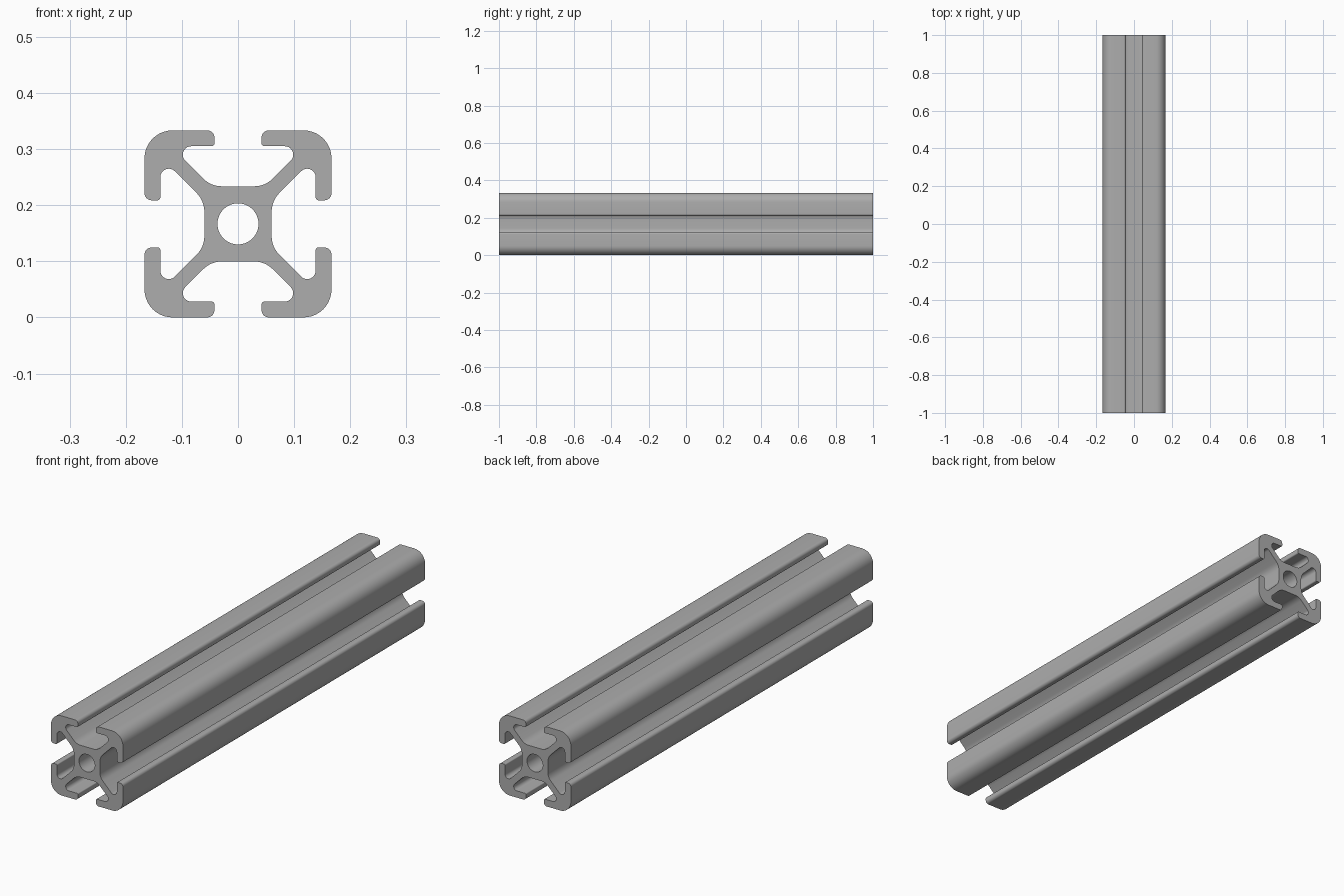
import bpy, bmesh, math
from mathutils import Vector

if "Cube" in bpy.data.objects:
    bpy.data.objects.remove(bpy.data.objects["Cube"])

HALF, MID = 0.1667, 0.1667      # half width of the section, height of its centre
LIP_IN, SLOT = 0.1384, 0.042    # inside of the lips, half width of the slot opening
WEB = 0.0188                    # diagonal web offset
CORE_X, CORE_Z = 0.06, 0.067    # half size of the core
BORE = 0.0366


def fillet(prev, cur, nxt, r, n):
    """Points of an arc of radius r that rounds the corner cur."""
    a, b = (prev - cur).normalized(), (nxt - cur).normalized()
    half = a.angle(b) / 2
    centre = cur + (a + b).normalized() * (r / math.sin(half))
    t = r / math.tan(half)
    u, v = cur + a * t - centre, cur + b * t - centre
    sweep = math.pi - 2 * half
    return [centre + (u * math.sin(sweep * (1 - i / n)) + v * math.sin(sweep * i / n))
            / math.sin(sweep) for i in range(n + 1)]


def ring(bm, pts):
    vs = [bm.verts.new((x, -1, z + MID)) for x, z in pts]
    return [bm.edges.new((vs[i - 1], vs[i])) for i in range(len(vs))]


# One quarter of the section: x, z, corner radius
corners = [
    (0, CORE_Z, 0), (CORE_Z - WEB, CORE_Z, 0.047),
    (LIP_IN - WEB, LIP_IN, 0.015), (SLOT, LIP_IN, 0.005),
    (SLOT, HALF, 0.013), (HALF, HALF, 0.05), (HALF, SLOT, 0.013),
    (LIP_IN, SLOT, 0.005), (LIP_IN, LIP_IN - WEB, 0.015),
    (CORE_X, CORE_X - WEB, 0.047), (CORE_X, 0, 0),
]
pts = [Vector(c[:2]) for c in corners]
quarter = []
for i in range(1, len(pts) - 1):
    quarter += fillet(pts[i - 1], pts[i], pts[i + 1], corners[i][2], 10)

# Mirror the quarter round the centre
outline = []
for sx, sz in ((1, 1), (1, -1), (-1, -1), (-1, 1)):
    outline += [(p.x * sx, p.y * sz) for p in quarter[::sx * sz]]
bore = [(BORE * math.cos(a), BORE * math.sin(a))
        for a in (math.tau * i / 64 for i in range(64))]

# Fill the section around the bore and extrude it along y
bm = bmesh.new()
edges = ring(bm, outline) + ring(bm, bore)
bmesh.ops.triangle_fill(bm, edges=edges, use_beauty=True, normal=(0, -1, 0))
ext = bmesh.ops.extrude_face_region(bm, geom=bm.faces[:], use_keep_orig=True)
bmesh.ops.translate(bm, vec=(0, 2, 0),
                    verts=[g for g in ext["geom"] if isinstance(g, bmesh.types.BMVert)])
bmesh.ops.recalc_face_normals(bm, faces=bm.faces[:])

mesh = bpy.data.meshes.new("slotted_rail")
bm.to_mesh(mesh)
bm.free()
rail = bpy.data.objects.new("slotted_rail", mesh)
bpy.context.collection.objects.link(rail)

# Plain grey metal
mat = bpy.data.materials.new("grey_metal")
mat.diffuse_color = (0.42, 0.42, 0.42, 1)
mat.use_nodes = True
mat.node_tree.nodes["Principled BSDF"].inputs["Base Color"].default_value = mat.diffuse_color
mesh.materials.append(mat)

bpy.context.view_layer.objects.active = rail
rail.select_set(True)
bpy.ops.object.shade_smooth_by_angle(angle=math.radians(30))
